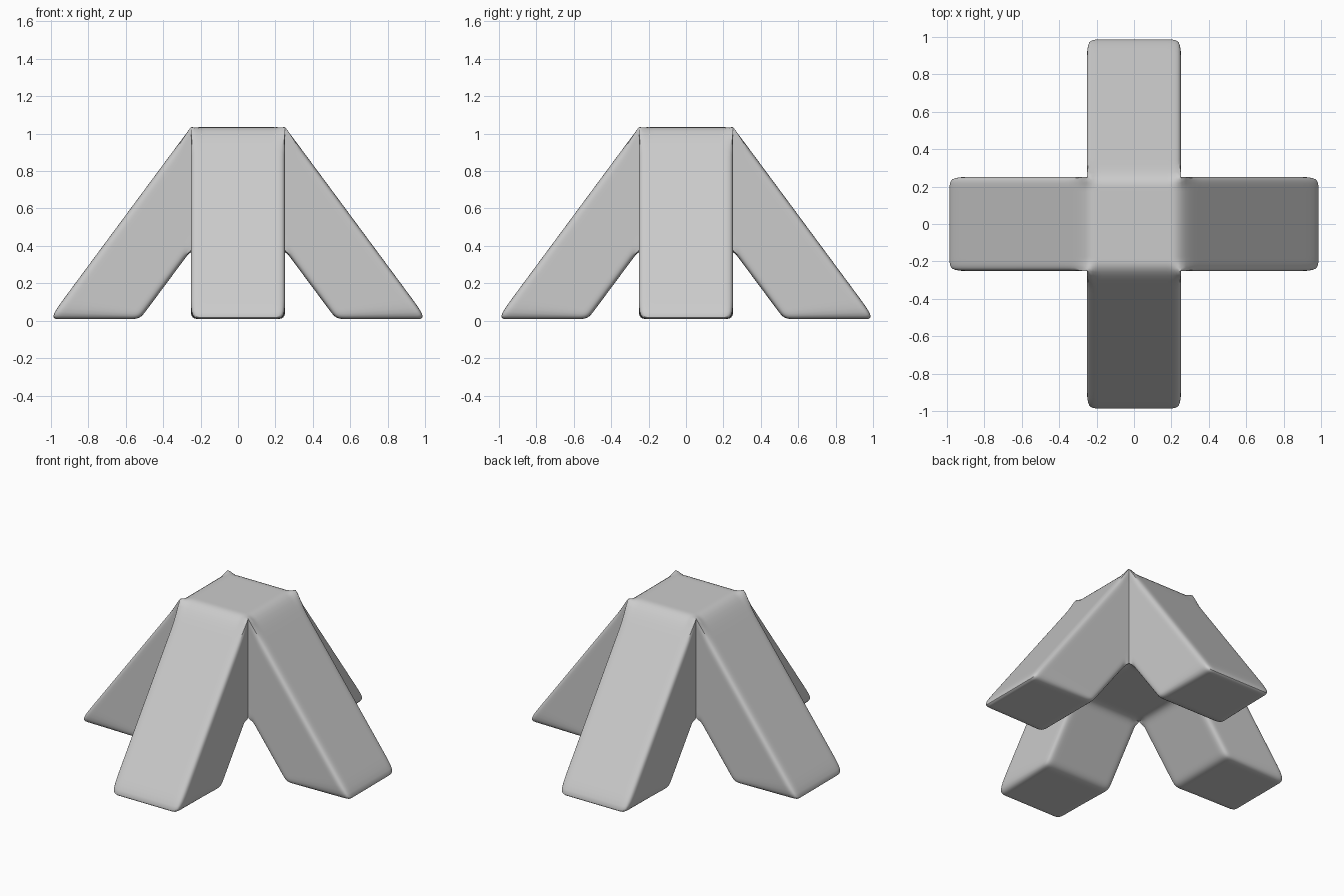
import bpy, bmesh

if "Cube" in bpy.data.objects:
    bpy.data.objects.remove(bpy.data.objects["Cube"])

bm = bmesh.new()
W, TOP, UNDER, FOOT = 0.252, 1.035, 0.375, 0.008
TIP, HEEL = 1.012, 0.525
ring = [(1, -1), (1, 1), (-1, 1), (-1, -1)]

# Central hub
top = [bm.verts.new((W * x, W * y, TOP)) for x, y in ring]
low = [bm.verts.new((W * x, W * y, UNDER)) for x, y in ring]
bm.faces.new(top)
bm.faces.new(low[::-1])

# Four splayed legs, one from each side of the hub
concave = []
for i in range(4):
    j = (i + 1) % 4
    dx, dy = [(1, 0), (0, 1), (-1, 0), (0, -1)][i]

    def foot(r, side):
        return bm.verts.new((dx * r - dy * W * side, dy * r + dx * W * side, FOOT))
    a, b = foot(TIP, -1), foot(TIP, 1)
    c, d = foot(HEEL, -1), foot(HEEL, 1)
    bm.faces.new((top[i], a, b, top[j]))
    bm.faces.new((low[i], low[j], d, c))
    bm.faces.new((a, c, d, b))
    bm.faces.new((top[i], low[i], c, a))
    bm.faces.new((top[j], b, d, low[j]))
    concave.append((top[i], low[i]))
bmesh.ops.recalc_face_normals(bm, faces=bm.faces)

# Creases keep the edges tight, with fully sharp inner corners
crease = bm.edges.layers.float.new("crease_edge")
for e in bm.edges:
    e[crease] = 0.8
for pair in concave:
    bm.edges.get(pair)[crease] = 1.0
for f in bm.faces:
    f.smooth = True

mesh = bpy.data.meshes.new("four_legged_block")
bm.to_mesh(mesh)
bm.free()
block = bpy.data.objects.new("four_legged_block", mesh)
bpy.context.collection.objects.link(block)

# Rounded surface
sub = block.modifiers.new("rounding", "SUBSURF")
sub.levels = sub.render_levels = 5
bpy.context.view_layer.objects.active = block
block.select_set(True)
bpy.ops.object.modifier_apply(modifier="rounding")
bpy.ops.object.shade_smooth_by_angle(angle=0.6)
